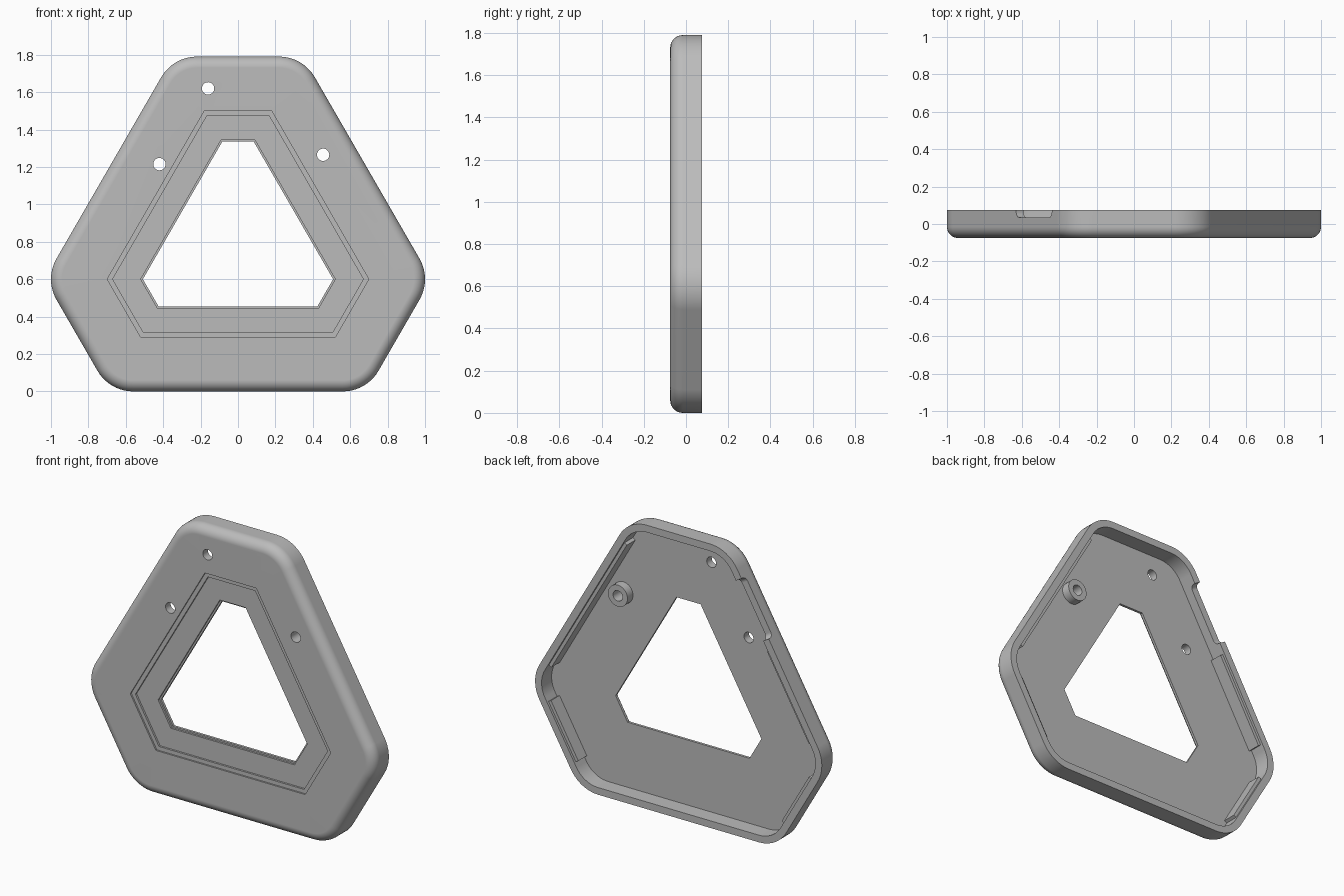
import bpy, bmesh, math
from mathutils import Matrix, Vector

cube = bpy.data.objects.get("Cube")
if cube:
    bpy.data.objects.remove(cube)

HEIGHT, MID_Z, HALF_W, CORNER = 1.79, 0.6, 1.034, 0.22
FRONT, BACK, FLOOR = -0.075, 0.075, -0.025
WALL, ROUND = 0.045, 0.06
ROOT3 = math.sqrt(3)

grey = bpy.data.materials.new("plain grey")
grey.use_nodes = True
grey.diffuse_color = (0.5, 0.5, 0.5, 1)
grey.node_tree.nodes["Principled BSDF"].inputs["Base Color"].default_value = (0.5, 0.5, 0.5, 1)


def make(name, bm):
    bmesh.ops.recalc_face_normals(bm, faces=bm.faces)
    mesh = bpy.data.meshes.new(name)
    bm.to_mesh(mesh)
    bm.free()
    mesh.materials.append(grey)
    obj = bpy.data.objects.new(name, mesh)
    bpy.context.collection.objects.link(obj)
    return obj


def activate(obj):
    bpy.ops.object.select_all(action='DESELECT')
    obj.select_set(True)
    bpy.context.view_layer.objects.active = obj


def corners(inset):
    """Sharp corners of the six-sided outline, moved inward."""
    b = HALF_W - inset * 2 / ROOT3
    low, high = inset, HEIGHT - inset
    top = b - (high - MID_Z) / ROOT3
    bottom = b - (MID_Z - low) / ROOT3
    return [(b, MID_Z), (top, high), (-top, high), (-b, MID_Z), (-bottom, low), (bottom, low)]


def outline(inset, y, steps=10):
    r = max(CORNER - inset, 0)
    points = []
    for i, (x, z) in enumerate(corners(inset)):
        bis = math.radians(60 * i)
        cx = x - math.cos(bis) * r * 2 / ROOT3
        cz = z - math.sin(bis) * r * 2 / ROOT3
        for s in range(steps + 1):
            a = bis + math.radians(60 * s / steps - 30)
            points.append((cx + r * math.cos(a), y, cz + r * math.sin(a)))
    return points


def loft(rings):
    """Closed skin through rings, the last joined to the first."""
    bm = bmesh.new()
    loops = [[bm.verts.new(p) for p in ring] for ring in rings]
    n = len(loops[0])
    for k, ring in enumerate(loops):
        nxt = loops[(k + 1) % len(loops)]
        for i in range(n):
            j = (i + 1) % n
            bm.faces.new((ring[i], ring[j], nxt[j], nxt[i]))
    bmesh.ops.remove_doubles(bm, verts=bm.verts, dist=0.0001)
    return bm


def circle(x, z, r, y, n=32):
    return [(x + r * math.cos(math.tau * i / n), y, z + r * math.sin(math.tau * i / n)) for i in range(n)]


def cut(obj, cutter):
    mod = obj.modifiers.new("cut", 'BOOLEAN')
    mod.operation, mod.solver, mod.object = 'DIFFERENCE', 'EXACT', cutter
    activate(obj)
    bpy.ops.object.modifier_apply(modifier=mod.name)
    bpy.data.objects.remove(cutter)


def edge_box(start, end, depth, y0, y1):
    """Box centred on a line in the xz plane."""
    a, b = Vector((start[0], 0, start[1])), Vector((end[0], 0, end[1]))
    along = b - a
    bm = bmesh.new()
    bmesh.ops.create_cube(bm, size=1)
    turn = Matrix.Rotation(-math.atan2(along.z, along.x), 4, 'Y')
    mid = (a + b) / 2 + Vector((0, (y0 + y1) / 2, 0))
    size = Matrix.Diagonal((along.length, y1 - y0, depth, 1))
    bmesh.ops.transform(bm, matrix=Matrix.Translation(mid) @ turn @ size, verts=bm.verts)
    return bm


# Shell: rim, rounded front edge, stepped recess, window and rear cavity
profile = [(0, BACK)]
for i in range(9):
    a = math.pi / 2 * i / 8
    profile.append((ROUND * (1 - math.cos(a)), FRONT + ROUND * (1 - math.sin(a))))
profile += [(0.29, FRONT), (0.29, FRONT + 0.01), (0.315, FRONT + 0.01), (0.315, FRONT + 0.022),
            (0.445, FRONT + 0.022), (0.445, FRONT + 0.034), (0.455, FRONT + 0.034), (0.455, FLOOR),
            (WALL, FLOOR), (WALL, BACK)]
shell = make("shell", loft([outline(d, y) for d, y in profile]))

# Screw holes through the front plate
HOLES = [(-0.16, 1.62), (-0.42, 1.215), (0.455, 1.265)]
for x, z in HOLES:
    bm = bmesh.new()
    rings = [[bm.verts.new(p) for p in circle(x, z, 0.033, y)] for y in (-0.2, 0.2)]
    for ring in rings:
        bm.faces.new(ring)
    for i in range(32):
        j = (i + 1) % 32
        bm.faces.new((rings[0][i], rings[0][j], rings[1][j], rings[1][i]))
    cut(shell, make("hole_cutter", bm))

# Cable notch in the rim, with rounded lower corners
bm = edge_box((-0.63, 1.30), (-0.44, 1.63), 0.16, 0.035, 0.15)
lower = [e for e in bm.edges if all(v.co.y < 0.05 for v in e.verts)
         and abs((e.verts[0].co - e.verts[1].co).length - 0.16) < 0.01]
bmesh.ops.bevel(bm, geom=lower, offset=0.03, segments=6, profile=0.5, affect='EDGES')
cut(shell, make("notch_cutter", bm))

# Raised boss behind the single hole
bx, bz = HOLES[2]
boss = make("boss", loft([circle(bx, bz, r, y) for r, y in
                          ((0.033, FLOOR - 0.005), (0.033, 0.03), (0.068, 0.03), (0.068, FLOOR - 0.005))]))

# Thickened strips inside the slanted walls
inner = corners(WALL + 0.005)
STRIPS = [("left_upper_strip", 0, 1, 0.1, 0.9), ("right_upper_strip", 3, 2, 0.1, 0.54),
          ("right_lower_strip", 3, 4, 0.2, 0.8), ("left_lower_strip", 0, 5, 0.2, 0.8)]
parts = [shell, boss]
for name, i, j, t0, t1 in STRIPS:
    p, q = Vector(inner[i]), Vector(inner[j])
    parts.append(make(name, edge_box(p.lerp(q, t0), p.lerp(q, t1), 0.03, FLOOR - 0.005, BACK - 0.015)))

for obj in parts:
    activate(obj)
    bpy.ops.object.shade_smooth_by_angle(angle=math.radians(30))
    normals = obj.modifiers.new("even_normals", 'WEIGHTED_NORMAL')
    normals.keep_sharp = True
